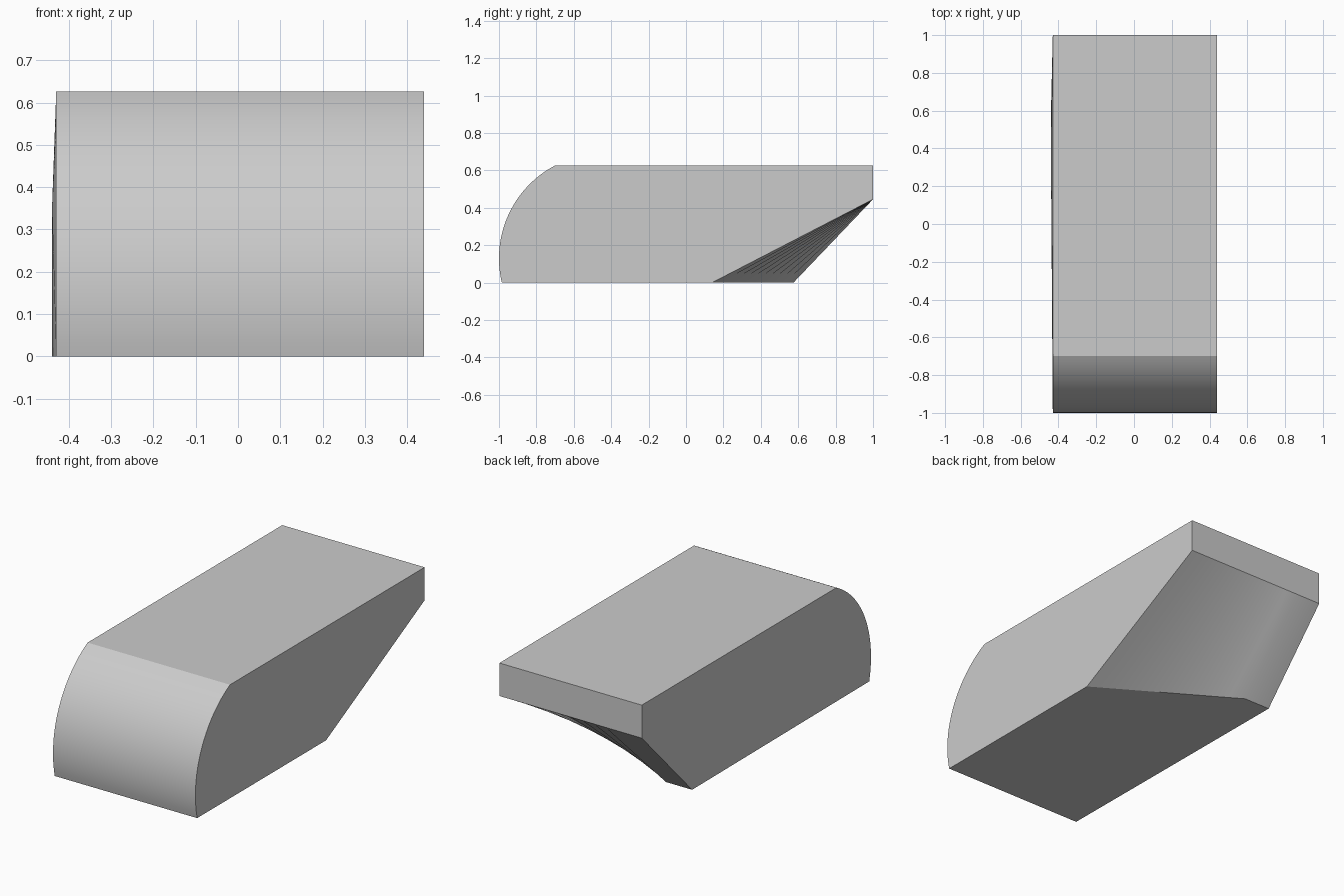
import bpy, bmesh, math
from mathutils import Vector

cube = bpy.data.objects.get("Cube")
if cube:
    bpy.data.objects.remove(cube, do_unlink=True)

# Plain grey material
grey = bpy.data.materials.new("plain grey")
grey.use_nodes = True
colour = (0.6, 0.6, 0.6, 1)
grey.diffuse_color = colour
grey.node_tree.nodes["Principled BSDF"].inputs["Base Color"].default_value = colour

RIGHT, LEFT, KINK = 0.44, -0.43, -0.28
TOP, RADIUS, ARC_Y, ARC_Z, ARC_STEPS, CUT_STEPS = 0.627, 0.56, -0.44, 0.13, 24, 10


def section(x):
    """Side outline at x: rounded nose, flat top, short back, sloped underside."""
    t = min((RIGHT - x) / (RIGHT - KINK), 1)
    low = math.asin(-ARC_Z / RADIUS)
    high = math.asin((TOP - ARC_Z) / RADIUS)
    points = []
    for i in range(ARC_STEPS + 1):
        a = low + (high - low) * i / ARC_STEPS
        points.append((x, ARC_Y - RADIUS * math.cos(a), ARC_Z + RADIUS * math.sin(a)))
    return points + [(x, 1, TOP), (x, 1, 0.445), (x, 0.14 + 0.435 * t, 0)]


# Body lofted across its width, so the underside cut twists smoothly
bm = bmesh.new()
stations = [RIGHT + (KINK - RIGHT) * i / CUT_STEPS for i in range(CUT_STEPS + 1)] + [LEFT]
rings = [[bm.verts.new(p) for p in section(x)] for x in stations]
for a, b in zip(rings, rings[1:]):
    for i in range(len(a)):
        j = (i + 1) % len(a)
        bm.faces.new((a[i], a[j], b[j], b[i]))
bm.faces.new(rings[0])

# Slightly bulged far side
rings[-1][-1].co.x = -0.44
centre = bm.verts.new(Vector((-0.44, 0.4, 0.35)))
for i, v in enumerate(rings[-1]):
    bm.faces.new((v, rings[-1][i - 1], centre))
bmesh.ops.recalc_face_normals(bm, faces=bm.faces)

mesh = bpy.data.meshes.new("wedge_body")
bm.to_mesh(mesh)
bm.free()
mesh.materials.append(grey)
body = bpy.data.objects.new("wedge_body", mesh)
bpy.context.collection.objects.link(body)
bpy.ops.object.select_all(action="DESELECT")
body.select_set(True)
bpy.context.view_layer.objects.active = body
bpy.ops.object.shade_smooth_by_angle(angle=math.radians(20))
